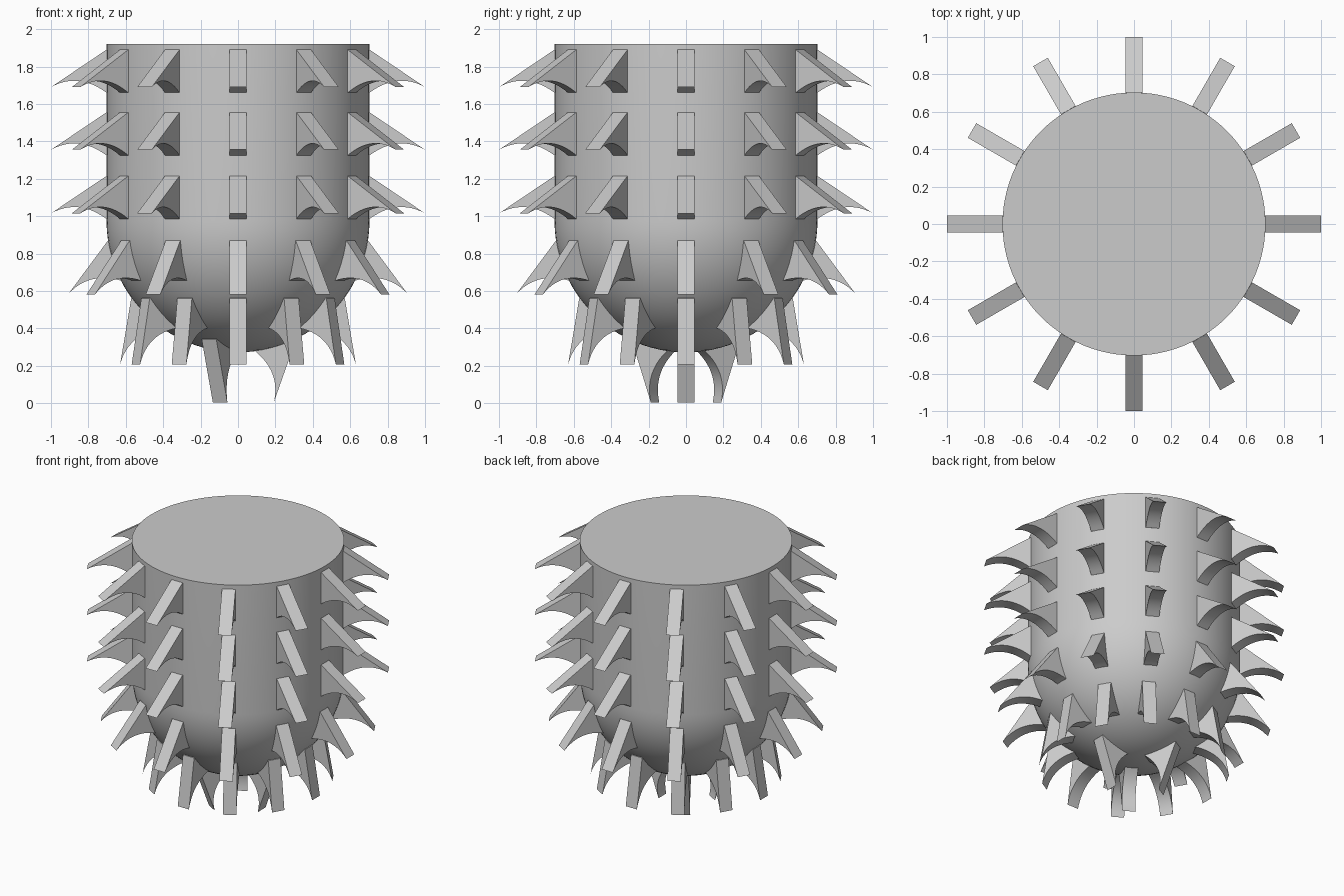
import bpy, bmesh
from math import sin, cos, pi, radians
from mathutils import Vector, Matrix

cube = bpy.data.objects.get("Cube")
if cube:
    bpy.data.objects.remove(cube)

grey = bpy.data.materials.new("plain_grey")
grey.use_nodes = True
grey.diffuse_color = (0.6, 0.6, 0.6, 1)
grey.node_tree.nodes["Principled BSDF"].inputs["Base Color"].default_value = (0.6, 0.6, 0.6, 1)

RADIUS, CENTRE, TOP = 0.703, 0.975, 1.92
SPIKE_WIDTH = 0.09


def finish(name, bm):
    bmesh.ops.recalc_face_normals(bm, faces=bm.faces)
    mesh = bpy.data.meshes.new(name)
    bm.to_mesh(mesh)
    bm.free()
    mesh.materials.append(grey)
    obj = bpy.data.objects.new(name, mesh)
    bpy.context.collection.objects.link(obj)
    bpy.ops.object.select_all(action='DESELECT')
    obj.select_set(True)
    bpy.context.view_layer.objects.active = obj
    bpy.ops.object.shade_smooth_by_angle(angle=radians(30))


# Body: flat-topped cylinder with a hemispherical bottom, as a spun profile
bm = bmesh.new()
steps = 24
profile = [(0, TOP), (RADIUS, TOP)]
profile += [(RADIUS * cos(i / steps * pi / 2), CENTRE - RADIUS * sin(i / steps * pi / 2))
            for i in range(steps + 1)]
verts = [bm.verts.new((r, 0, z)) for r, z in profile]
edges = [bm.edges.new(pair) for pair in zip(verts, verts[1:])]
bmesh.ops.spin(bm, geom=verts + edges, axis=(0, 0, 1), cent=(0, 0, 0),
               angle=2 * pi, steps=96, use_merge=True)
bmesh.ops.remove_doubles(bm, verts=bm.verts, dist=0.0005)
finish("body", bm)


# Spike outline in (outward, up), starting at the upper root, with an arched underside
def spike_outline():
    root, bend, tip = Vector((0, -0.23)), Vector((0.15, -0.12)), Vector((0.297, -0.20))
    arch = []
    for i in range(13):
        t = i / 12
        arch.append(tip * (1 - t) ** 2 + bend * 2 * t * (1 - t) + root * t * t)
    return [Vector((0, 0))] + arch + [Vector((-0.02, -0.22)), Vector((-0.02, -0.01))]


def spike_ring(name, radius, height, tilt, count):
    bm = bmesh.new()
    turn = Matrix.Rotation(-radians(tilt), 2)
    outline = [turn @ p + Vector((radius, height)) for p in spike_outline()]
    for k in range(count):
        spin = Matrix.Rotation(2 * pi * k / count, 3, 'Z')
        sides = [[bm.verts.new(spin @ Vector((p.x, y, p.y))) for p in outline]
                 for y in (-SPIKE_WIDTH / 2, SPIKE_WIDTH / 2)]
        bm.faces.new(sides[0])
        bm.faces.new(reversed(sides[1]))
        for i in range(len(outline)):
            a, b = sides
            bm.faces.new((a[i], b[i], b[i - 1], a[i - 1]))
    finish(name, bm)


# Three rings on the wall, then tilted rings following the rounded bottom
for name, radius, height, tilt, count in (
        ("spikes_top", 0.703, 1.89, 0, 12),
        ("spikes_upper", 0.703, 1.555, 0, 12),
        ("spikes_middle", 0.703, 1.215, 0, 12),
        ("spikes_lower", 0.695, 0.87, 19.5, 12),
        ("spikes_bottom", 0.571, 0.56, 46.5, 12),
        ("spikes_base", 0.31, 0.34, 75.5, 3)):
    spike_ring(name, radius, height, tilt, count)
